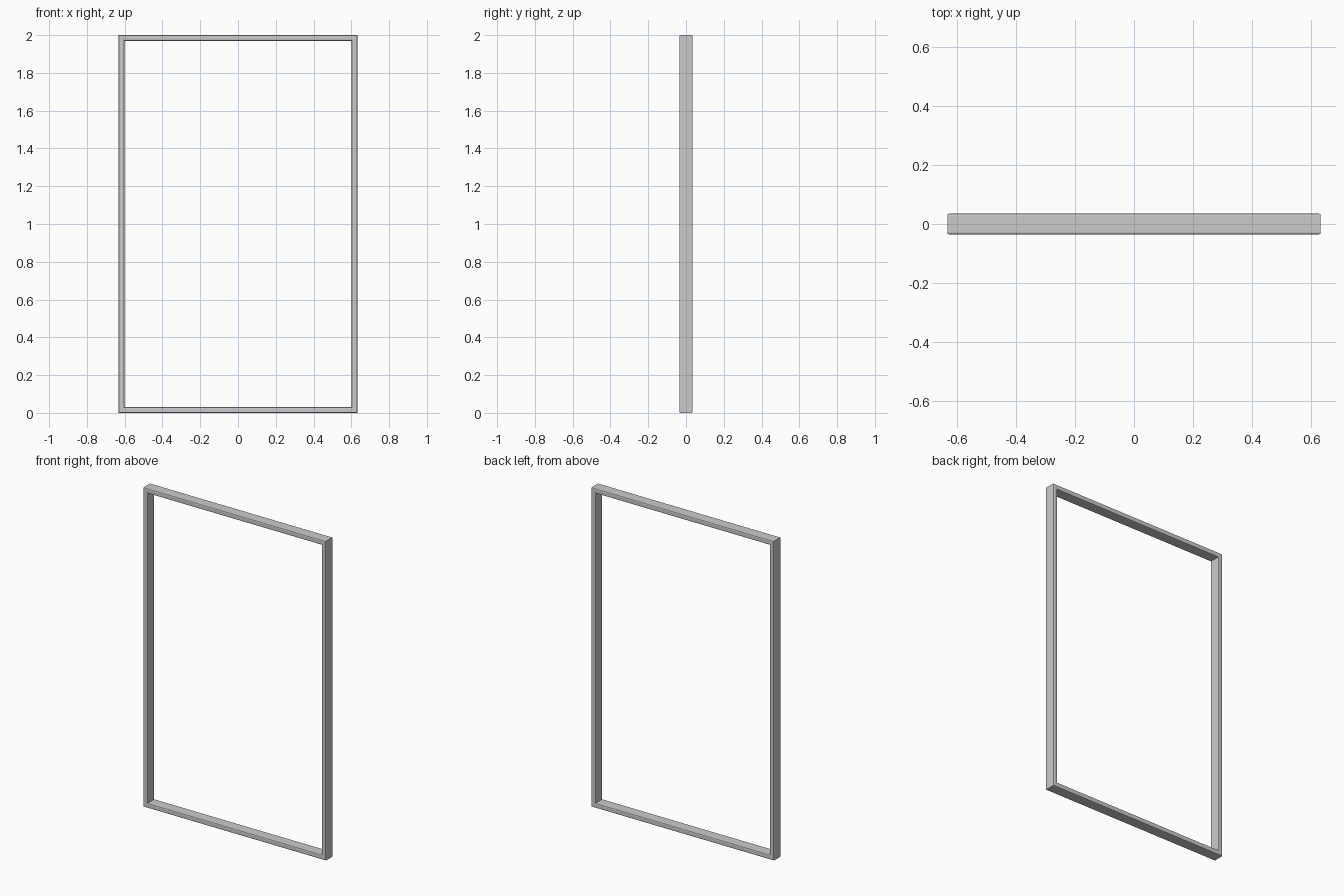
import bpy, bmesh, math

if "Cube" in bpy.data.objects:
    bpy.data.objects.remove(bpy.data.objects["Cube"])

HALF_W, HEIGHT = 0.632, 2.0
DEPTH, WIDTH, R = 0.035, 0.030, 0.006   # half depth, face width, edge radius
SEG = 2

# rounded rectangular cross-section: (inset from outer edge, y)
profile = []
for cx, cy, start in ((R, -DEPTH + R, 180), (WIDTH - R, -DEPTH + R, 270),
                      (WIDTH - R, DEPTH - R, 0), (R, DEPTH - R, 90)):
    for i in range(SEG + 1):
        a = math.radians(start + 90 * i / SEG)
        profile.append((cx + R * math.cos(a), cy + R * math.sin(a)))

# sweep the cross-section around the four mitred corners
bm = bmesh.new()
rings = []
for sx, sz in ((-1, -1), (1, -1), (1, 1), (-1, 1)):
    rings.append([bm.verts.new((sx * (HALF_W - d), y,
                                HEIGHT / 2 + sz * (HEIGHT / 2 - d)))
                  for d, y in profile])
n = len(profile)
for k in range(4):
    a, b = rings[k], rings[(k + 1) % 4]
    for i in range(n):
        j = (i + 1) % n
        bm.faces.new((a[i], a[j], b[j], b[i]))
bmesh.ops.recalc_face_normals(bm, faces=bm.faces)

mesh = bpy.data.meshes.new("rectangular_frame")
bm.to_mesh(mesh)
bm.free()
frame = bpy.data.objects.new("rectangular_frame", mesh)
bpy.context.collection.objects.link(frame)
